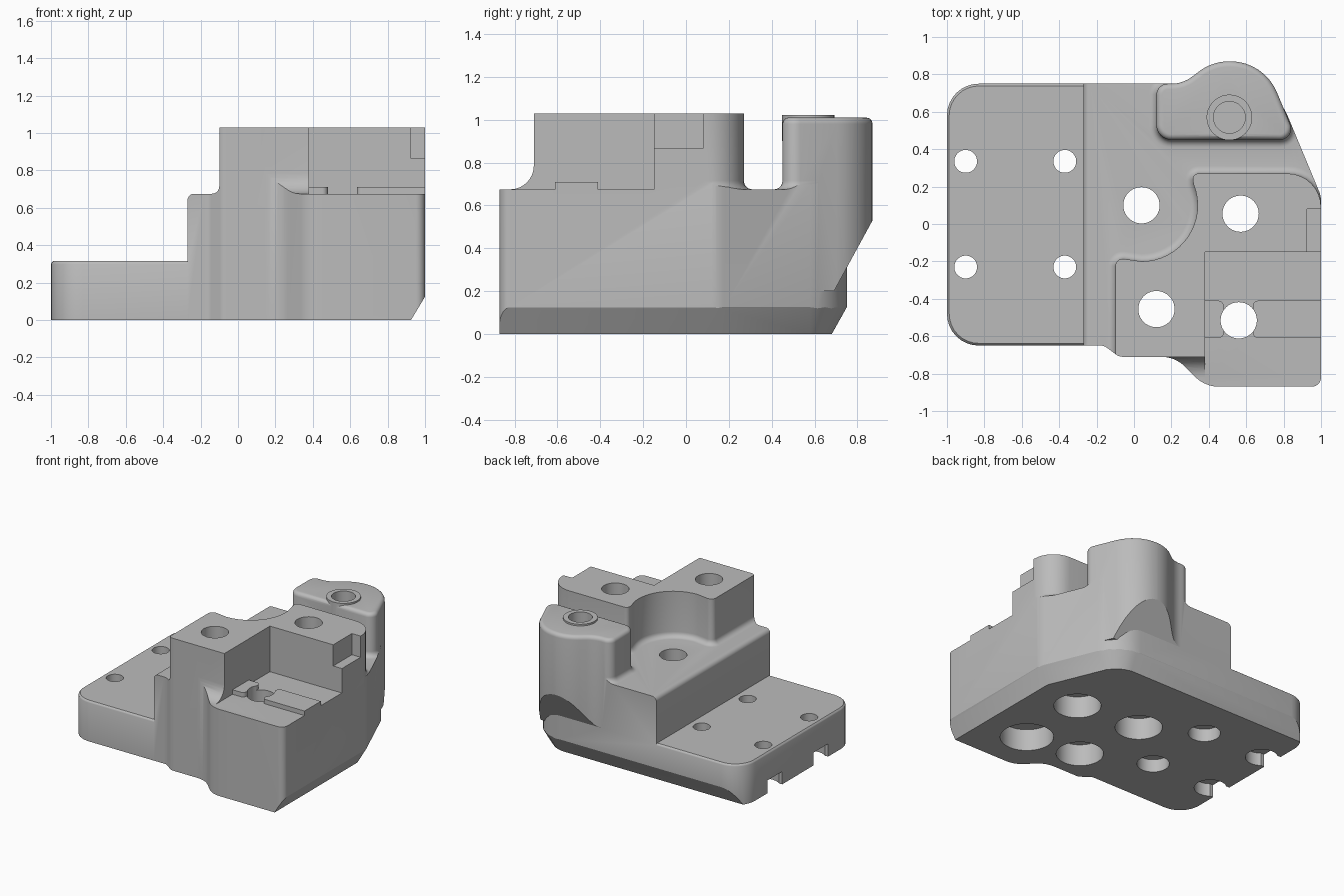
import bpy, bmesh
from math import sin, cos, tan, pi, radians, atan2
from mathutils import Vector, Matrix

if "Cube" in bpy.data.objects:
    bpy.data.objects.remove(bpy.data.objects["Cube"])

grey = bpy.data.materials.new("machined_grey")
grey.use_nodes = True
colour = (0.5, 0.5, 0.5, 1)
grey.diffuse_color = colour
grey.node_tree.nodes["Principled BSDF"].inputs["Base Color"].default_value = colour


def rounded(corners, steps=8):
    """Outline from (x, y, radius) corners, counter-clockwise."""
    pts, n = [], len(corners)
    for i, (x, y, r) in enumerate(corners):
        p = Vector((x, y))
        if r == 0:
            pts.append(p)
            continue
        d1 = (Vector(corners[i - 1][:2]) - p).normalized()
        d2 = (Vector(corners[(i + 1) % n][:2]) - p).normalized()
        half = d1.angle(d2) / 2
        c = p + (d1 + d2).normalized() * r / sin(half)
        v0, v1 = p + d1 * r / tan(half) - c, p + d2 * r / tan(half) - c
        a0 = atan2(v0.y, v0.x)
        turn = (atan2(v1.y, v1.x) - a0 + pi) % (2 * pi) - pi
        for k in range(steps + 1):
            a = a0 + turn * k / steps
            pts.append(c + Vector((cos(a), sin(a))) * r)
    return pts


def offset(pts, d):
    out = []
    for i, p in enumerate(pts):
        e1 = (p - pts[i - 1]).normalized()
        e2 = (pts[(i + 1) % len(pts)] - p).normalized()
        n1, n2 = Vector((e1.y, -e1.x)), Vector((e2.y, -e2.x))
        out.append(p + (n1 + n2) * d / (1 + n1.dot(n2)))
    return out


def finish(name, bm):
    bmesh.ops.recalc_face_normals(bm, faces=bm.faces)
    me = bpy.data.meshes.new(name)
    bm.to_mesh(me)
    bm.free()
    me.materials.append(grey)
    ob = bpy.data.objects.new(name, me)
    bpy.context.collection.objects.link(ob)
    return ob


def loft(name, pts, levels, place=lambda x, y, z: (x, y, z)):
    """Stack the outline at (height, offset) levels and cap it."""
    bm = bmesh.new()
    rings = [[bm.verts.new(place(p.x, p.y, z)) for p in (offset(pts, d) if d else pts)]
             for z, d in levels]
    n = len(pts)
    for a, b in zip(rings, rings[1:]):
        for i in range(n):
            bm.faces.new((a[i], a[(i + 1) % n], b[(i + 1) % n], b[i]))
    bm.faces.new(rings[0][::-1])
    bm.faces.new(rings[-1])
    return finish(name, bm)


def box(name, x, y, z):
    pts = rounded([(x[0], y[0], 0), (x[1], y[0], 0), (x[1], y[1], 0), (x[0], y[1], 0)])
    return loft(name, pts, [(z[0], 0), (z[1], 0)])


def cylinder(name, x, y, r, z0, z1):
    bm = bmesh.new()
    bmesh.ops.create_cone(bm, cap_ends=True, segments=40, radius1=r, radius2=r, depth=z1 - z0,
                          matrix=Matrix.Translation((x, y, (z0 + z1) / 2)))
    return finish(name, bm)


def half_space(point, normal):
    normal = Vector(normal).normalized()
    bm = bmesh.new()
    spin = normal.to_track_quat('Z', 'Y').to_matrix().to_4x4()
    bmesh.ops.create_cube(bm, size=5, matrix=Matrix.Translation(Vector(point) + normal * 2.5) @ spin)
    return finish("cutter", bm)


def combine(ob, other, op):
    mod = ob.modifiers.new("join", 'BOOLEAN')
    mod.operation, mod.object, mod.solver = op, other, 'EXACT'
    bpy.context.view_layer.update()
    me = bpy.data.meshes.new_from_object(ob.evaluated_get(bpy.context.evaluated_depsgraph_get()))
    ob.modifiers.clear()
    ob.data = me
    bpy.data.objects.remove(other)


def add(ob, other):
    combine(ob, other, 'UNION')


def cut(ob, other):
    combine(ob, other, 'DIFFERENCE')


FLOOR, TOP, BOSS_TOP = 0.675, 1.03, 1.01
base_outline = rounded([(-.27, -.65, 0), (-.16, -.65, .06), (-.08, -.71, .06), (.22, -.71, .18),
                        (.38, -.87, .18), (1, -.87, .05), (1, .15, .15), (.75, .75, .28), (-.27, .75, 0)])
arc = [(.04 + .3 * cos(radians(a)), .1 + .3 * sin(radians(a)), 0) for a in range(22, -91, -7)]
block_outline = rounded([(-.1, -.71, 0), (1, -.71, 0), (1, .27, .18), (.31, .27, .03)]
                        + arc + [(-.1, -.18, .04)])
boss_outline = rounded([(.12, .45, .08), (.87, .45, .06), (.695, .87, .27), (.42, .87, .27),
                        (.26, .75, .18), (.12, .75, .06)])


def skirt(outline, r=.04):
    """Concave fillet where a tower meets the floor."""
    arcs = [k * pi / 12 for k in range(7)]
    return loft("skirt", outline, [(.6, r)] + [(FLOOR + r * (1 - cos(a)), r * (1 - sin(a))) for a in arcs])


# Upper block with its floor fillets, trimmed to the base outline
upper = loft("upper_block", block_outline, [(.6, 0), (TOP, 0)])
add(upper, skirt(block_outline))
add(upper, skirt(boss_outline))
cove = [Vector((-.6, .6)), Vector((-.6, .785))]
cove += [Vector((-.82 + .11 * cos(a), .785 - .11 * sin(a))) for a in [k * pi / 16 for k in range(9)]]
cove += [Vector((-.82, .6))]
add(upper, loft("front_cove", cove, [(.12, 0), (.38, 0)], lambda u, v, w: (w, u, v)))
combine(upper, loft("trim", base_outline, [(.5, 0), (1.3, 0)]), 'INTERSECT')
cut(upper, box("corner_pocket", (.38, 1.4), (-1.3, -.15), (.5, 1.4)))
cut(upper, box("side_notch", (.925, 1.3), (-.3, .08), (.865, 1.4)))

# Main base with a rounded upper left edge
body = loft("bracket_body", base_outline, [(0, 0), (FLOOR, 0)])
side_profile = rounded([(-.27, -.2, 0), (1.3, -.2, 0), (1.3, FLOOR, 0), (-.27, FLOOR, .035)])
combine(body, loft("edge_round", side_profile, [(-1.3, 0), (1.3, 0)], lambda u, v, w: (u, w, v)), 'INTERSECT')
add(body, upper)

# Mounting plate
plate_outline = rounded([(-1, -.65, .17), (-.24, -.65, 0), (-.24, .75, 0), (-1, .75, .17)])
add(body, loft("mounting_plate", plate_outline, [(0, 0), (.3, 0), (.307, -.003), (.315, -.012)]))

# Overhanging rear boss with rounded rim
rim = [(BOSS_TOP - .03 * (1 - sin(a)), -.03 * (1 - cos(a))) for a in [k * pi / 10 for k in range(6)]]
boss = loft("rear_boss", boss_outline, [(.2, 0)] + rim)
cut(boss, half_space((0, .87, .53), (0, .22, -.12)))
add(body, boss)
add(body, cylinder("boss_ring", .51, .57, .122, .9, 1.023))
cut(body, cylinder("boss_bore", .51, .57, .085, .7, 1.2))

# Locating pads in the pocket
add(body, loft("inner_pad", rounded([(.36, -.61, 0), (.48, -.61, .03), (.48, -.41, .03), (.36, -.41, 0)]),
               [(.6, 0), (.71, 0)]))
add(body, loft("outer_pad", rounded([(.635, -.61, .03), (1, -.61, 0), (1, -.41, 0), (.635, -.41, .03)]),
               [(.6, 0), (.71, 0)]))

# Bottom chamfers along the side, the slanted corner and the back
cut(body, half_space((1, 0, .125), (.125, 0, -.075)))
for angle in (22.6, 39.5, 56.3, 73.2, 90):
    c, s = cos(radians(angle)), sin(radians(angle))
    cut(body, half_space((.563 + .28 * c, .47 + .28 * s, .125), (.125 * c, .125 * s, -.07)))

# Bolt holes with counterbores underneath
for x, y, wide in ((.04, .1, .168), (.57, .055, .168), (.12, -.455, .168), (.56, -.515, .19)):
    cut(body, cylinder("bolt_hole", x, y, .097, -.2, 1.3))
    cut(body, cylinder("counterbore", x, y, wide, -.2, .17))

# Plate holes, the outer ones opening through the edge
for y in (.335, -.23):
    for x in (-.9, -.37):
        cut(body, cylinder("plate_hole", x, y, .061, -.2, .6))
        cut(body, cylinder("plate_counterbore", x, y, .115, -.2, .1))
    cut(body, box("edge_slot", (-1.2, -.9), (y - .09, y + .09), (-.2, .1)))

# Merge seams and shade
bm = bmesh.new()
bm.from_mesh(body.data)
bmesh.ops.remove_doubles(bm, verts=bm.verts, dist=.0005)
bmesh.ops.dissolve_limit(bm, angle_limit=radians(.5), verts=bm.verts, edges=bm.edges)
bm.to_mesh(body.data)
bm.free()
bpy.ops.object.select_all(action='DESELECT')
body.select_set(True)
bpy.context.view_layer.objects.active = body
bpy.ops.object.shade_smooth_by_angle(angle=radians(28))
